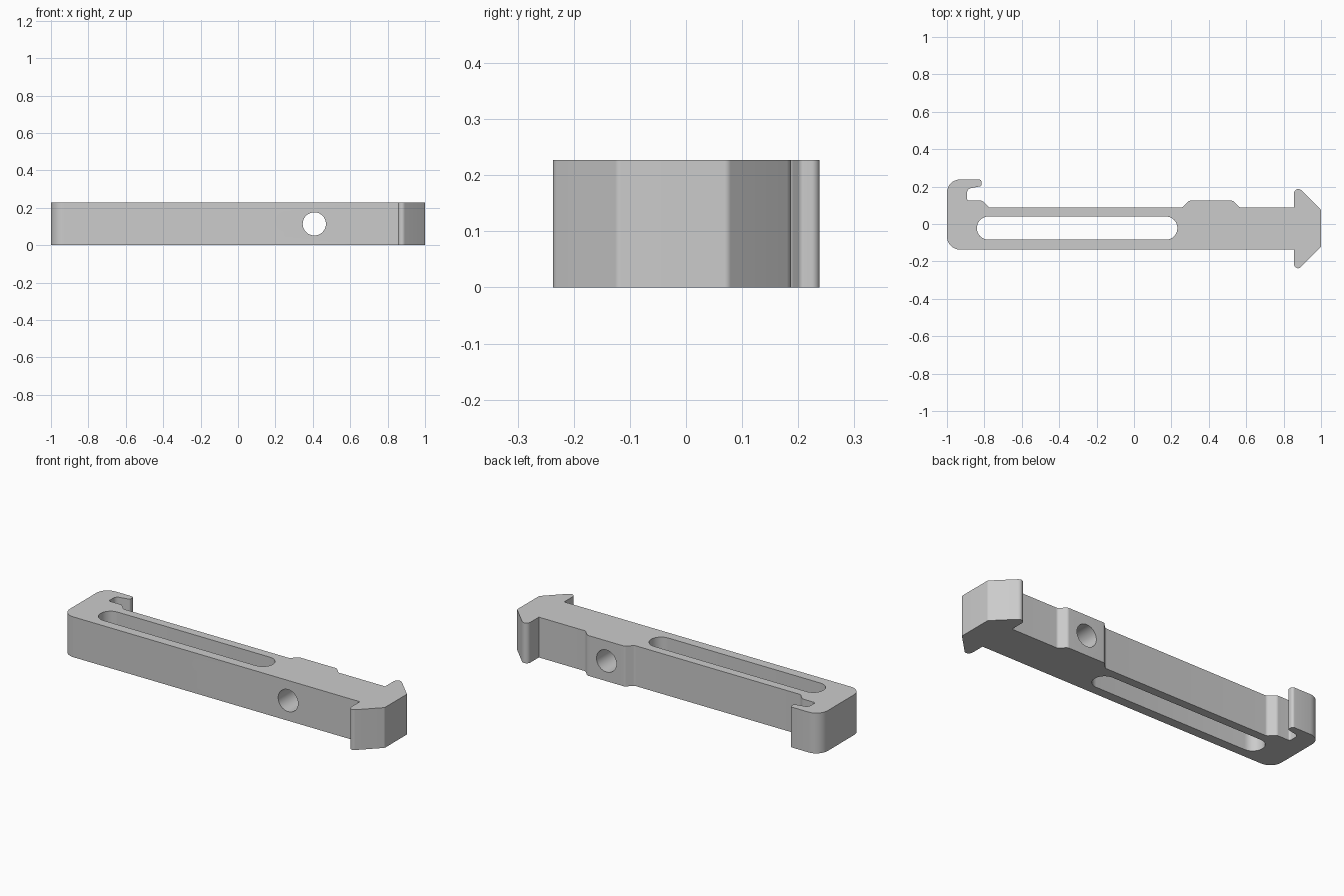
import bpy, bmesh, math
from mathutils import Vector

HEIGHT = 0.227

if "Cube" in bpy.data.objects:
    bpy.data.objects.remove(bpy.data.objects["Cube"], do_unlink=True)

grey = bpy.data.materials.new("plain grey")
grey.use_nodes = True
colour = (0.6, 0.6, 0.6, 1)
grey.diffuse_color = colour
grey.node_tree.nodes["Principled BSDF"].inputs["Base Color"].default_value = colour


def rounded(corners, steps=8):
    """Replace each (x, y, radius) corner with a tangent arc."""
    out = []
    for i, (x, y, r) in enumerate(corners):
        p = Vector((x, y))
        if r == 0:
            out.append(p)
            continue
        a = (Vector(corners[i - 1][:2]) - p).normalized()
        b = (Vector(corners[(i + 1) % len(corners)][:2]) - p).normalized()
        half = a.angle(b) / 2
        centre = p + (a + b).normalized() * r / math.sin(half)
        start = p + a * r / math.tan(half) - centre
        end = p + b * r / math.tan(half) - centre
        sweep = start.angle(end)
        for k in range(steps + 1):
            t = k / steps
            out.append(centre + (start * math.sin((1 - t) * sweep)
                                 + end * math.sin(t * sweep)) / math.sin(sweep))
    return out


def extrude(name, points, z0, z1):
    bm = bmesh.new()
    face = bm.faces.new([bm.verts.new((p.x, p.y, z0)) for p in points])
    top = bmesh.ops.extrude_face_region(bm, geom=[face])["geom"]
    verts = [v for v in top if isinstance(v, bmesh.types.BMVert)]
    bmesh.ops.translate(bm, verts=verts, vec=(0, 0, z1 - z0))
    bmesh.ops.recalc_face_normals(bm, faces=bm.faces)
    mesh = bpy.data.meshes.new(name)
    bm.to_mesh(mesh)
    bm.free()
    mesh.materials.append(grey)
    obj = bpy.data.objects.new(name, mesh)
    bpy.context.collection.objects.link(obj)
    return obj


# Bar outline, anticlockwise from the lower corner of the hooked end
outline = [
    (-1, -0.137, 0.07), (0.855, -0.137, 0),
    # barbed end
    (0.855, -0.237, 0.025), (0.885, -0.237, 0.025), (1, -0.122, 0.015),
    (1, 0.075, 0.015), (0.888, 0.187, 0.025), (0.855, 0.187, 0.025),
    (0.855, 0.088, 0),
    # raised pad around the cross hole
    (0.565, 0.088, 0.02), (0.528, 0.125, 0.02),
    (0.295, 0.125, 0.02), (0.258, 0.088, 0.02),
    # ramp, notch and hook lip
    (-0.775, 0.088, 0.02), (-0.812, 0.125, 0.02), (-0.893, 0.125, 0.01),
    (-0.893, 0.187, 0.025), (-0.83, 0.2, 0.01), (-0.815, 0.203, 0.01),
    (-0.815, 0.238, 0.014), (-1, 0.238, 0.07),
]
bar = extrude("hooked_bar", rounded(outline), 0, HEIGHT)

# Long slot through the top
x0, x1, y0, y1 = -0.84, 0.232, -0.084, 0.04
r = (y1 - y0) / 2 - 0.0005
slot = extrude("slot_cutter", rounded([(x0, y0, r), (x1, y0, r), (x1, y1, r), (x0, y1, r)]),
               -0.1, HEIGHT + 0.1)

# Round hole from front to back
bpy.ops.mesh.primitive_cylinder_add(vertices=40, radius=0.062, depth=1,
                                    location=(0.408, 0, HEIGHT / 2),
                                    rotation=(math.pi / 2, 0, 0))
hole = bpy.context.object
hole.name = "hole_cutter"
hole.data.materials.append(grey)

bpy.ops.object.select_all(action="DESELECT")
bar.select_set(True)
bpy.context.view_layer.objects.active = bar
for cutter in (slot, hole):
    mod = bar.modifiers.new("cut", "BOOLEAN")
    mod.operation = "DIFFERENCE"
    mod.solver = "EXACT"
    mod.object = cutter
    bpy.ops.object.modifier_apply(modifier=mod.name)
    bpy.data.objects.remove(cutter, do_unlink=True)

bpy.ops.object.shade_smooth_by_angle(angle=math.radians(30))
